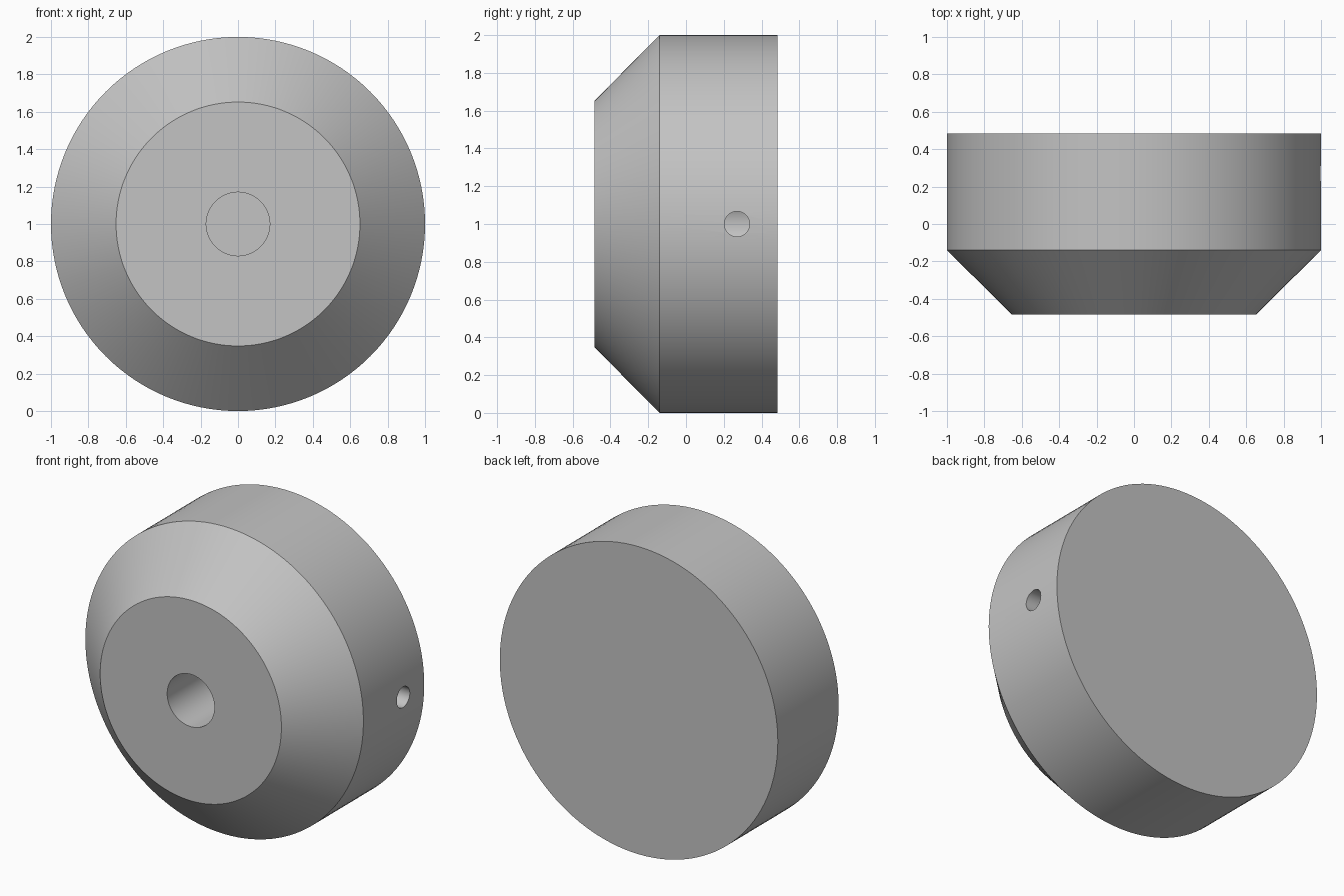
import bpy, bmesh
from math import pi, radians
from mathutils import Matrix, Vector

cube = bpy.data.objects.get("Cube")
if cube:
    bpy.data.objects.remove(cube, do_unlink=True)

CENTRE = Vector((0, 0, 1))


def material(name, rgb):
    mat = bpy.data.materials.new(name)
    mat.use_nodes = True
    mat.diffuse_color = (*rgb, 1)
    mat.node_tree.nodes["Principled BSDF"].inputs["Base Color"].default_value = (*rgb, 1)
    return mat


def add_object(name, bm, mat):
    bmesh.ops.recalc_face_normals(bm, faces=bm.faces)
    mesh = bpy.data.meshes.new(name)
    bm.to_mesh(mesh)
    bm.free()
    mesh.materials.append(mat)
    obj = bpy.data.objects.new(name, mesh)
    bpy.context.collection.objects.link(obj)
    return obj


def lathe(name, profile, mat, steps=128):
    """Turn a (radius, y) profile around the knob's front-to-back axis."""
    bm = bmesh.new()
    verts = [bm.verts.new(CENTRE + Vector((r, y, 0))) for r, y in profile]
    edges = [bm.edges.new(pair) for pair in zip(verts, verts[1:])]
    bmesh.ops.spin(bm, geom=verts + edges, cent=CENTRE, axis=(0, 1, 0),
                   angle=2 * pi, steps=steps, use_merge=True)
    bmesh.ops.remove_doubles(bm, verts=bm.verts, dist=0.0001)
    return add_object(name, bm, mat)


grey = material("plain grey", (0.55, 0.55, 0.55))

# Knob body: blind shaft bore, flat front, chamfer, rim and flat back
knob = lathe("knob_body", [(0, 0.36), (0.17, 0.36), (0.17, -0.485), (0.652, -0.485),
                           (1, -0.14), (1, 0.485), (0, 0.485)], grey)

# Set screw hole running from the rim into the bore
bm = bmesh.new()
bmesh.ops.create_cone(bm, cap_ends=True, segments=48, radius1=0.067, radius2=0.067, depth=1.1,
                      matrix=Matrix.Translation((0.6, 0.27, 1)) @ Matrix.Rotation(pi / 2, 4, "Y"))
cutter = add_object("screw_hole_cutter", bm, grey)
cutter.hide_render = True

cut = knob.modifiers.new("screw hole", "BOOLEAN")
cut.operation = "DIFFERENCE"
cut.solver = "EXACT"
cut.object = cutter

bpy.ops.object.select_all(action="DESELECT")
knob.select_set(True)
bpy.context.view_layer.objects.active = knob
bpy.ops.object.modifier_apply(modifier=cut.name)
bpy.data.objects.remove(cutter, do_unlink=True)
bpy.ops.object.shade_smooth_by_angle(angle=radians(30))
